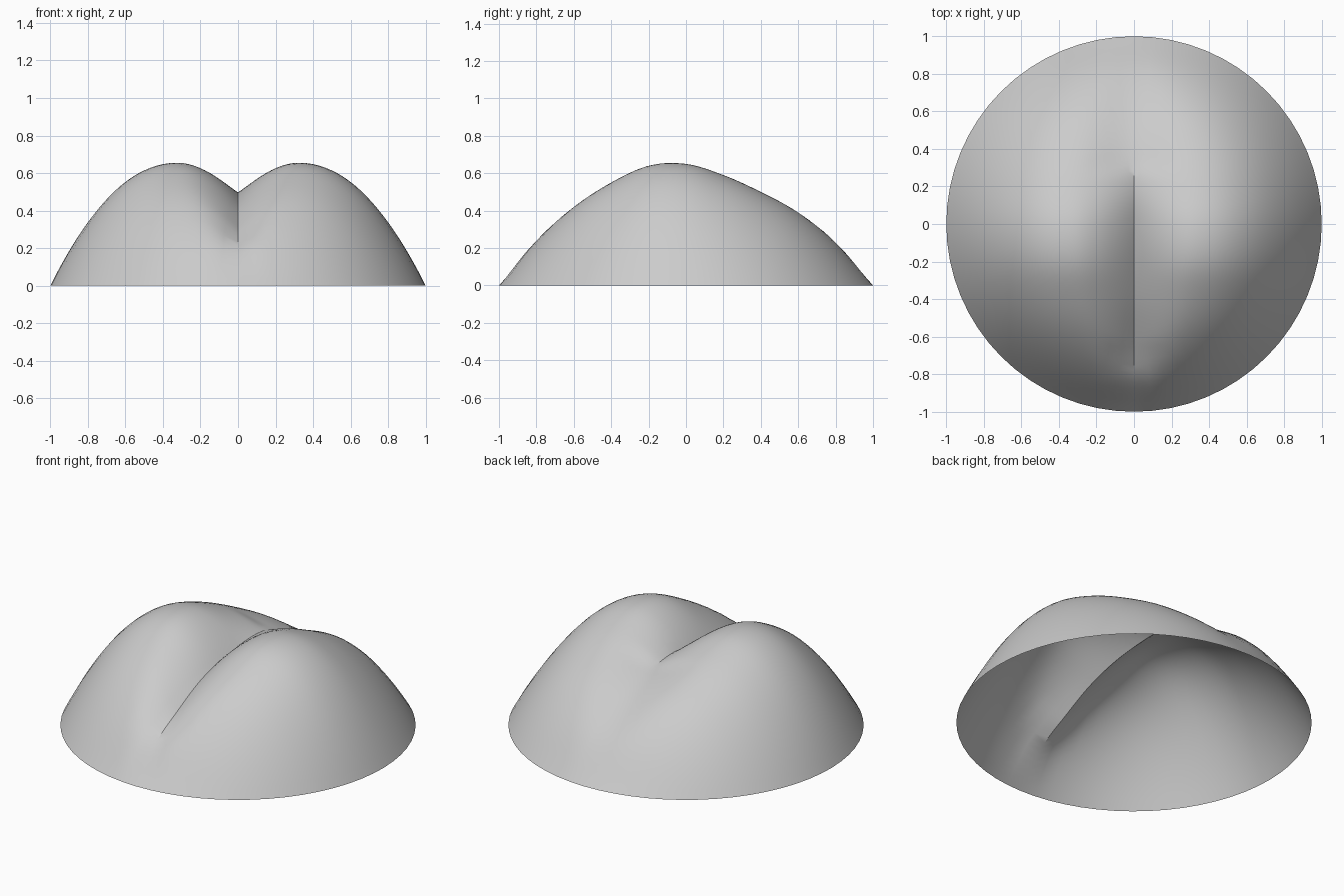
import bpy, bmesh, math

cube = bpy.data.objects.get("Cube")
if cube:
    bpy.data.objects.remove(cube, do_unlink=True)

# Heights at y = -1 to 1 in steps of 0.2: along the lobe crests and the centre line
CREST = [0, .24, .42, .55, .64, .65, .59, .50, .39, .23, 0]
CENTRE = [0, .20, .31, .405, .463, .49, .495, .455, .365, .22, 0]
SEGMENTS, RINGS = 64, 32


def sample(table, y):
    """Smooth (Catmull-Rom) lookup along y."""
    f = min(max((y + 1) * 5, 0), 9.9999)
    i = int(f)
    t = f - i
    b, c = table[i], table[i + 1]
    a = table[i - 1] if i > 0 else 2 * b - c
    d = table[i + 2] if i < 9 else 2 * c - b
    return b + t * ((c - a) + t * ((2*a - 5*b + 4*c - d) + t * (3*(b - c) + d - a))) / 2


def ramp(a, b, v):
    t = min(max((v - a) / (b - a), 0), 1)
    return t * t * (3 - 2 * t)


def height(x, y):
    """Cross-section: centre groove, rounded lobe crest, fall to the rim."""
    width = math.sqrt(max(1 - y * y, 1e-9))
    t = min(abs(x) / width, 1)
    fade = y ** 4
    peak = .32 * (1 - fade) + 1e-4
    crest, centre = sample(CREST, y), sample(CENTRE, y)
    if t > peak:
        return crest * (1 - ((t - peak) / (1 - peak)) ** 2.1)
    q = t / peak
    # The groove is a sharp crease between the lobes and softens past its ends
    crease = ramp(-.77, -.6, y) * (1 - ramp(.24, .36, y))
    rise = crease * (1 - (1 - q) ** 1.8) + (1 - crease) * ramp(0, 1, q)
    return centre + (crest - centre) * rise


# Open dome shell on a polar grid, so that the crease follows mesh edges
bm = bmesh.new()
pole = bm.verts.new((0, 0, height(0, 0)))
rings = []
for r in range(1, RINGS + 1):
    ring = []
    for s in range(SEGMENTS):
        a = 2 * math.pi * s / SEGMENTS
        x, y = r / RINGS * math.cos(a), r / RINGS * math.sin(a)
        ring.append(bm.verts.new((x, y, 0 if r == RINGS else height(x, y))))
    rings.append(ring)
for s in range(SEGMENTS):
    n = (s + 1) % SEGMENTS
    bm.faces.new((pole, rings[0][s], rings[0][n]))
    for inner, outer in zip(rings, rings[1:]):
        bm.faces.new((inner[s], outer[s], outer[n], inner[n]))
mesh = bpy.data.meshes.new("two_lobed_dome")
bm.to_mesh(mesh)
bm.free()
dome = bpy.data.objects.new("two_lobed_dome", mesh)
bpy.context.collection.objects.link(dome)

# Plain grey surface
grey = bpy.data.materials.new("light_grey")
grey.use_nodes = True
colour = (.6, .6, .6, 1)
grey.diffuse_color = colour
grey.node_tree.nodes["Principled BSDF"].inputs["Base Color"].default_value = colour
mesh.materials.append(grey)

# Smooth shading that keeps the crease sharp
bpy.ops.object.select_all(action='DESELECT')
dome.select_set(True)
bpy.context.view_layer.objects.active = dome
bpy.ops.object.shade_smooth_by_angle(angle=math.radians(35))
